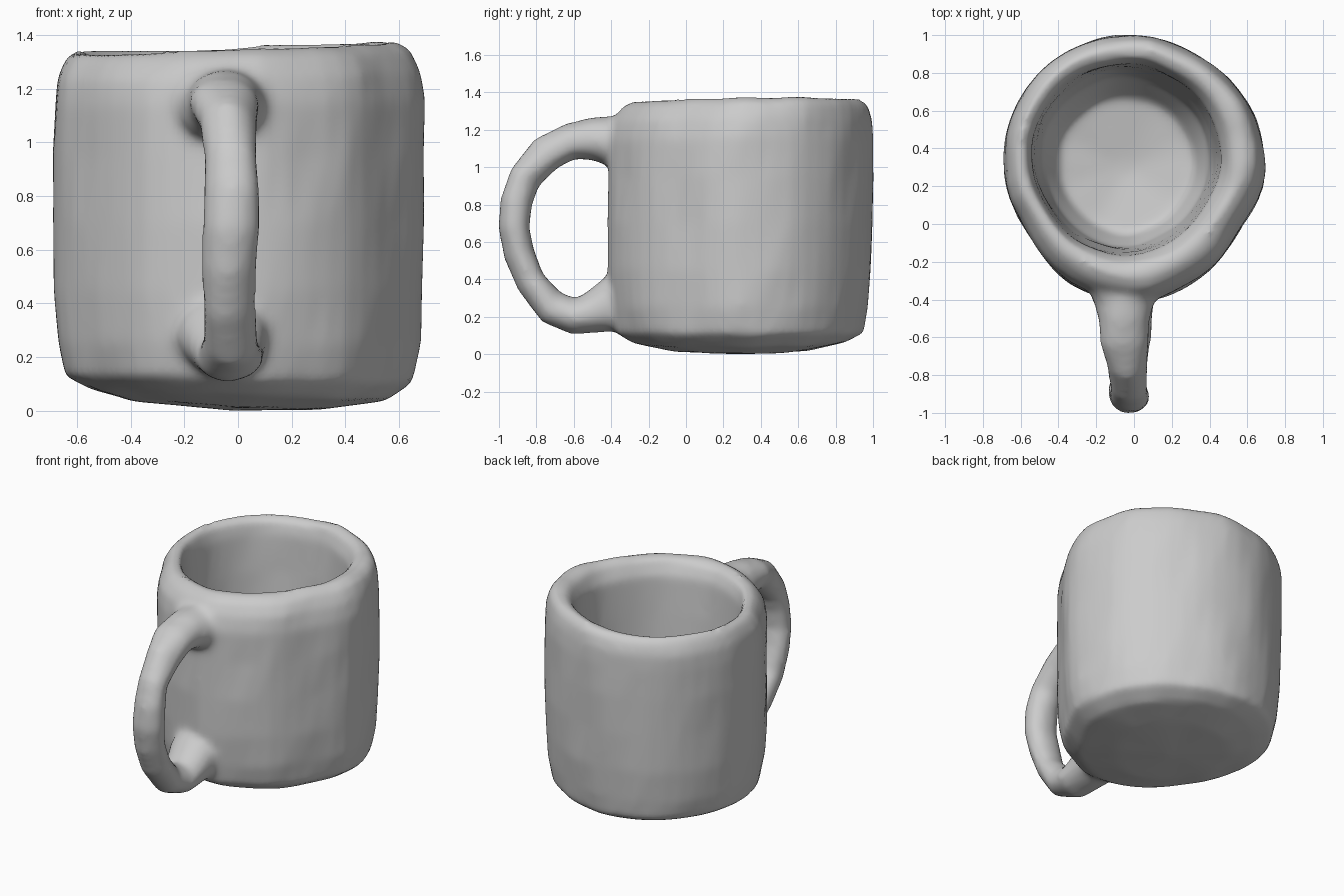
import bpy, bmesh, math
from mathutils import Vector, noise

if "Cube" in bpy.data.objects:
    bpy.data.objects.remove(bpy.data.objects["Cube"])


def loft(name, rings):
    """Skin a list of point rings and cap both ends."""
    bm = bmesh.new()
    loops = [[bm.verts.new(p) for p in ring] for ring in rings]
    n = len(loops[0])
    for a, b in zip(loops, loops[1:]):
        for i in range(n):
            j = (i + 1) % n
            bm.faces.new((a[i], a[j], b[j], b[i]))
    bm.faces.new(loops[0][::-1])
    bm.faces.new(loops[-1])
    bmesh.ops.recalc_face_normals(bm, faces=bm.faces)
    mesh = bpy.data.meshes.new(name)
    bm.to_mesh(mesh)
    bm.free()
    obj = bpy.data.objects.new(name, mesh)
    bpy.context.collection.objects.link(obj)
    return obj


def lump(p, amount):
    """Hand-moulded irregularity."""
    return p + noise.noise_vector(p * 5 + Vector((3, 7, 1))) * amount


# Uneven plan outline: radius factor every 30 degrees, anticlockwise from +x
outline = [0.99, 0.995, 0.985, 1.015, 1.03, 1.02, 0.99, 0.945, 0.985, 1.01, 0.955, 0.915]


def plan(a):
    t = a / (2 * math.pi) * 12
    k, f = int(t), t - int(t)
    f = f * f * (3 - 2 * f)
    return outline[k % 12] * (1 - f) + outline[(k + 1) % 12] * f


# Cup: radius, height, centre x, centre y from the base up, over the rim and into the bowl
profile = [
    (0.05, 0.004, -0.08, 0.30), (0.36, 0.02, -0.04, 0.29), (0.56, 0.06, 0, 0.28),
    (0.655, 0.12, 0.005, 0.285), (0.68, 0.25, 0.005, 0.28), (0.695, 0.45, 0.005, 0.285),
    (0.70, 0.70, 0.005, 0.285), (0.70, 0.95, 0.005, 0.29), (0.70, 1.15, 0.005, 0.29),
    (0.685, 1.25, 0, 0.30), (0.65, 1.325, 0, 0.315), (0.60, 1.36, -0.01, 0.33),
    (0.54, 1.34, -0.025, 0.335), (0.505, 1.25, -0.04, 0.34), (0.49, 1.0, -0.045, 0.345),
    (0.475, 0.7, -0.045, 0.34), (0.445, 0.42, -0.045, 0.33), (0.36, 0.24, -0.04, 0.31),
    (0.05, 0.18, -0.04, 0.30),
]
rings = []
for k, (r, z, cx, cy) in enumerate(profile):
    ring = []
    inside = k > 11
    for i in range(48):
        a = 2 * math.pi * i / 48
        s = 1 + (plan(a) - 1) * (0.5 if inside else 1)
        x, y = r * s * math.cos(a), r * s * math.sin(a)
        high = max(0, z - 0.9) / 0.45
        low = max(0, 0.2 - z) / 0.2
        tilt = high * (0.03 * x + 0.015 * y - 0.05 * max(0, y - 0.4)) - 0.05 * x * low
        ring.append(lump(Vector((cx + x, cy + y, z + tilt)), 0.012))
    rings.append(ring)
mug = loft("mug", rings)

# Handle: y, z, centre x, half width, half depth along the loop
path = [
    (-0.22, 1.16, -0.03, 0.27, 0.16), (-0.34, 1.14, -0.05, 0.20, 0.14),
    (-0.42, 1.14, -0.055, 0.16, 0.13),
    (-0.50, 1.15, -0.055, 0.14, 0.115), (-0.62, 1.14, -0.05, 0.13, 0.105),
    (-0.75, 1.07, -0.035, 0.11, 0.10), (-0.86, 0.94, -0.03, 0.10, 0.09),
    (-0.905, 0.82, -0.025, 0.10, 0.085), (-0.92, 0.68, -0.025, 0.105, 0.085),
    (-0.895, 0.54, -0.03, 0.105, 0.085), (-0.83, 0.38, -0.03, 0.10, 0.09),
    (-0.72, 0.25, -0.03, 0.105, 0.095), (-0.60, 0.20, -0.035, 0.125, 0.10),
    (-0.49, 0.225, -0.045, 0.145, 0.11), (-0.40, 0.265, -0.05, 0.165, 0.145),
    (-0.27, 0.28, -0.05, 0.20, 0.17),
]
rings = []
for k, (y, z, cx, w, d) in enumerate(path):
    before, after = path[max(k - 1, 0)], path[min(k + 1, len(path) - 1)]
    along = Vector((0, after[0] - before[0], after[1] - before[1])).normalized()
    side = Vector((1, 0, 0))
    out = along.cross(side)
    ring = []
    for i in range(16):
        a = 2 * math.pi * i / 16
        p = Vector((cx, y, z)) + side * w * math.cos(a) + out * d * math.sin(a)
        ring.append(lump(p, 0.018))
    rings.append(ring)
handle = loft("handle", rings)

# Fuse the handle into the cup and soften the joints
bpy.ops.object.select_all(action='DESELECT')
handle.select_set(True)
mug.select_set(True)
bpy.context.view_layer.objects.active = mug
bpy.ops.object.join()
fuse = mug.modifiers.new("fuse", 'REMESH')
fuse.mode = 'VOXEL'
fuse.voxel_size = 0.022
fuse.use_smooth_shade = True
soften = mug.modifiers.new("soften", 'SMOOTH')
soften.factor = 0.5
soften.iterations = 8
